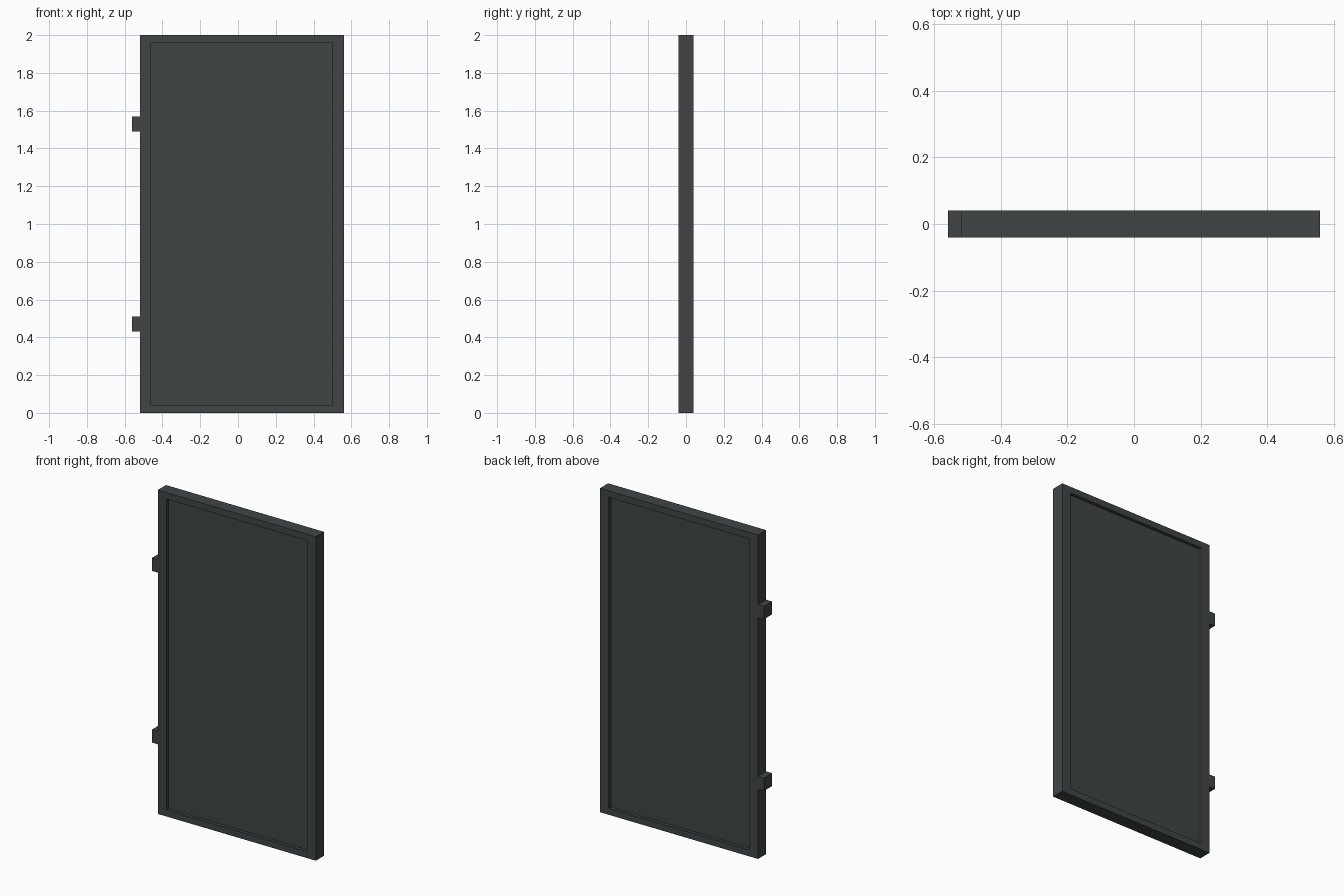
import bpy, bmesh

if "Cube" in bpy.data.objects:
    bpy.data.objects.remove(bpy.data.objects["Cube"])

mat = bpy.data.materials.new("dark grey")
mat.diffuse_color = (0.052, 0.060, 0.060, 1)
mat.use_nodes = True
mat.node_tree.nodes["Principled BSDF"].inputs["Base Color"].default_value = mat.diffuse_color


def finish(name, bm):
    bmesh.ops.recalc_face_normals(bm, faces=bm.faces[:])
    me = bpy.data.meshes.new(name)
    bm.to_mesh(me)
    bm.free()
    me.materials.append(mat)
    ob = bpy.data.objects.new(name, me)
    bpy.context.collection.objects.link(ob)
    return ob


def box(name, lo, hi):
    bm = bmesh.new()
    bmesh.ops.create_cube(bm, size=1)
    for v in bm.verts:
        v.co = [(a + b) / 2 + c * (b - a) for a, b, c in zip(lo, hi, v.co)]
    return finish(name, bm)


# Door frame: rectangular ring, with a closed recess on front and back
X0, X1, H, T = -0.52, 0.56, 2.0, 0.04      # outline and half thickness
IX0, IX1, IZ0, IZ1 = -0.46, 0.50, 0.04, 1.96
RECESS = 0.02

bm = bmesh.new()


def loop(x0, x1, z0, z1, y):
    return [bm.verts.new((x, y, z)) for x, z in ((x0, z0), (x1, z0), (x1, z1), (x0, z1))]


def bridge(a, b):
    for i in range(4):
        j = (i + 1) % 4
        bm.faces.new((a[i], a[j], b[j], b[i]))


outer = []
for s in (-1, 1):
    rim = loop(X0, X1, 0, H, s * T)
    lip = loop(IX0, IX1, IZ0, IZ1, s * T)
    floor = loop(IX0, IX1, IZ0, IZ1, s * (T - RECESS))
    bridge(rim, lip)
    bridge(lip, floor)
    bm.faces.new(floor)
    outer.append(rim)
bridge(*outer)
finish("door_panel", bm)

# Hinge blocks on the left edge
for name, z in (("lower_hinge", 0.47), ("upper_hinge", 1.53)):
    box(name, (-0.56, -T, z - 0.04), (X0, T, z + 0.04))
